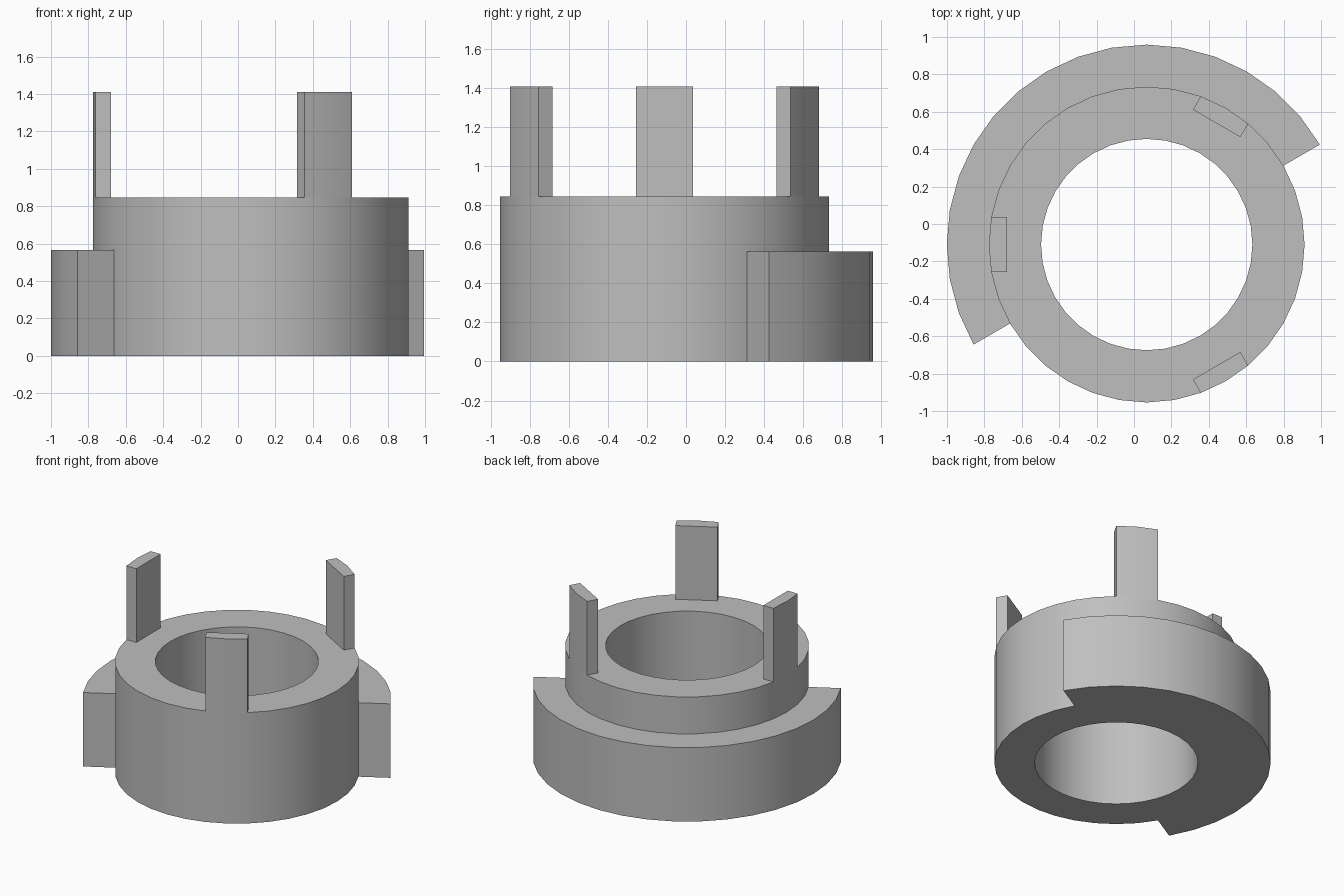
import bpy, bmesh
from math import radians, sin, cos

cube = bpy.data.objects.get("Cube")
if cube:
    bpy.data.objects.remove(cube)

CX, CY = 0.068, -0.11          # axis of the ring
BORE, BODY, FLANGE = 0.565, 0.844, 1.069
FLANGE_TOP, BODY_TOP, PRONG_TOP = 0.565, 0.847, 1.41

grey = bpy.data.materials.new("plain grey")
colour = (0.52, 0.52, 0.52, 1)
grey.diffuse_color = colour
grey.use_nodes = True
grey.node_tree.nodes["Principled BSDF"].inputs["Base Color"].default_value = colour


def arc(radius, start, end):
    """Points every ten degrees around the axis."""
    return [(CX + radius * cos(radians(a)), CY + radius * sin(radians(a)))
            for a in range(start, end + 1, 10)]


def strip_solid(name, inner, outer, z0, z1, closed=False):
    """Solid between an inner and an outer row of points, from z0 to z1."""
    bm = bmesh.new()
    rows = [[bm.verts.new((x, y, z)) for x, y in pts]
            for pts, z in ((inner, z0), (outer, z0), (outer, z1), (inner, z1))]
    n = len(inner)
    for i in range(n if closed else n - 1):
        j = (i + 1) % n
        for a, b in zip(rows, rows[1:] + rows[:1]):
            bm.faces.new((a[i], a[j], b[j], b[i]))
    if not closed:
        for i in (0, n - 1):
            bm.faces.new([row[i] for row in rows])
    bmesh.ops.recalc_face_normals(bm, faces=bm.faces)
    mesh = bpy.data.meshes.new(name)
    bm.to_mesh(mesh)
    bm.free()
    mesh.materials.append(grey)
    obj = bpy.data.objects.new(name, mesh)
    bpy.context.collection.objects.link(obj)
    bpy.ops.object.select_all(action="DESELECT")
    obj.select_set(True)
    bpy.context.view_layer.objects.active = obj
    bpy.ops.object.shade_smooth_by_angle(angle=radians(30))
    return obj


# Main ring
strip_solid("ring_body", arc(BORE, 0, 350), arc(BODY, 0, 350), 0, BODY_TOP, closed=True)

# Half-round flange at the back left
strip_solid("half_flange", arc(BODY, 30, 210), arc(FLANGE, 30, 210), 0, FLANGE_TOP)

# Three prongs: curved outside, flat inside
for name, angle in (("back_prong", 60), ("side_prong", 180), ("front_prong", 300)):
    outer = arc(BODY, angle - 10, angle + 10)
    depth = 0.748 - BODY * cos(radians(10))
    dx, dy = depth * cos(radians(angle)), depth * sin(radians(angle))
    first, last = [(x + dx, y + dy) for x, y in (outer[0], outer[-1])]
    middle = ((first[0] + last[0]) / 2, (first[1] + last[1]) / 2)
    strip_solid(name, [first, middle, last], outer, BODY_TOP, PRONG_TOP)
